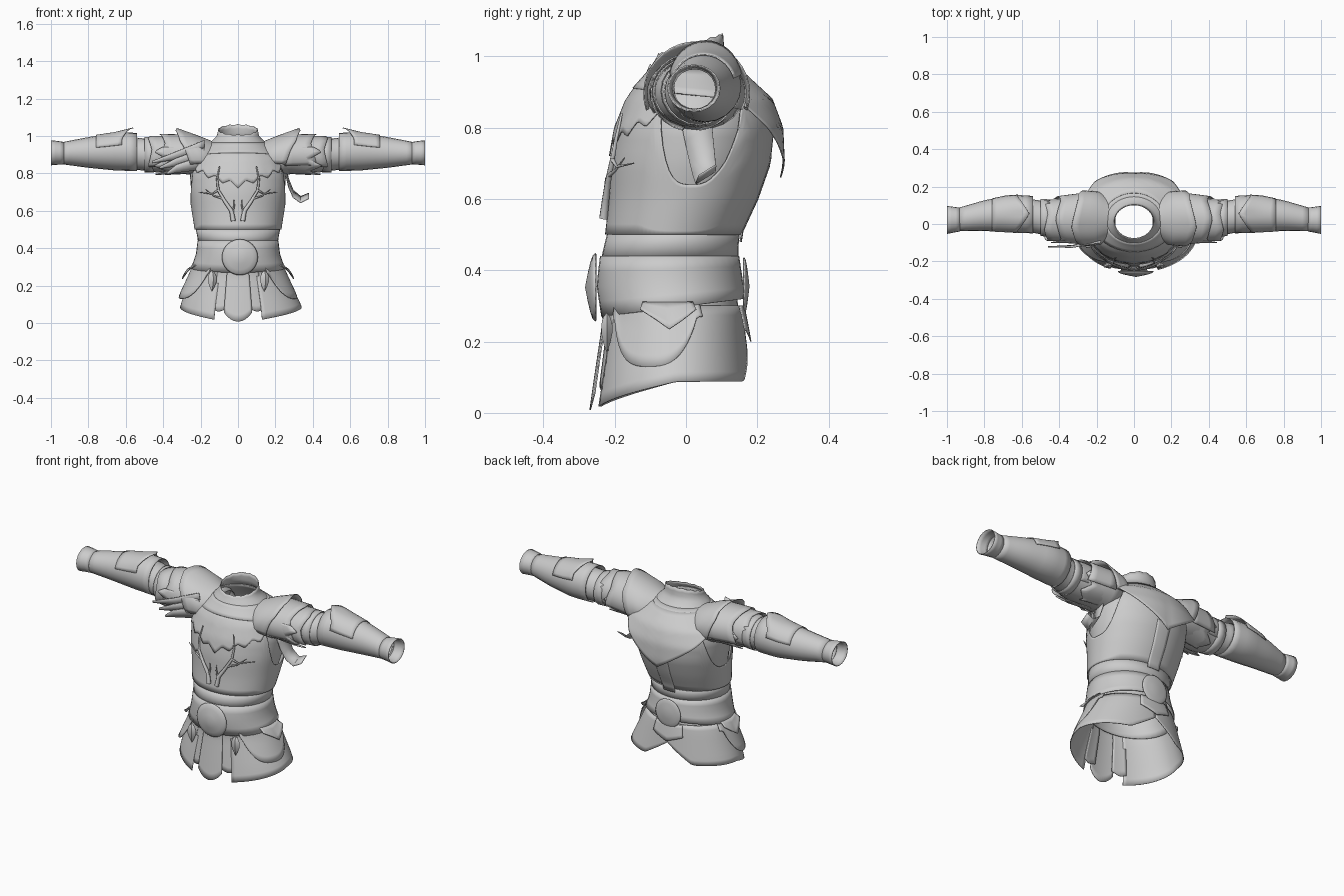
import bpy, bmesh, math
from math import sin, cos, pi, radians

cube = bpy.data.objects.get("Cube")
if cube:
    bpy.data.objects.remove(cube, do_unlink=True)

grey = bpy.data.materials.new("plain_grey")
grey.use_nodes = True
grey.diffuse_color = (0.6, 0.6, 0.6, 1)
grey.node_tree.nodes["Principled BSDF"].inputs["Base Color"].default_value = (0.6, 0.6, 0.6, 1)


def add(name, mesh, mirror, thick):
    obj = bpy.data.objects.new(name, mesh)
    bpy.context.collection.objects.link(obj)
    mesh.materials.append(grey)
    if mirror:
        obj.modifiers.new("Mirror", 'MIRROR').use_mirror_merge = False
    m = obj.modifiers.new("Thickness", 'SOLIDIFY')
    m.thickness, m.offset = thick, 0


def grid(name, fn, nu, nv, closed=False, mirror=False, thick=0.004):
    """Sheet made from fn(u, v), u and v running 0..1."""
    cols = nu if closed else nu + 1
    verts = [fn(i / nu, j / nv) for j in range(nv + 1) for i in range(cols)]
    faces = []
    for j in range(nv):
        for i in range(nu):
            k = (i + 1) % cols
            faces.append((j * cols + i, j * cols + k, (j + 1) * cols + k, (j + 1) * cols + i))
    mesh = bpy.data.meshes.new(name)
    mesh.from_pydata(verts, [], faces)
    bm = bmesh.new()
    bm.from_mesh(mesh)
    bmesh.ops.remove_doubles(bm, verts=bm.verts, dist=1e-5)
    bmesh.ops.recalc_face_normals(bm, faces=bm.faces)
    bm.to_mesh(mesh)
    bm.free()
    mesh.polygons.foreach_set("use_smooth", [True] * len(mesh.polygons))
    mesh.set_sharp_from_angle(angle=radians(35))
    add(name, mesh, mirror, thick)


def lookup(table, t):
    t = min(max(t, table[0][0]), table[-1][0])
    for a, b in zip(table, table[1:]):
        if t <= b[0]:
            f = (t - a[0]) / (b[0] - a[0])
            return [p + (q - p) * f for p, q in zip(a[1:], b[1:])]


def zigzag(u, n):
    return abs((u * n) % 1 * 2 - 1)


# Body cross-sections: height, half width, front y, back y
BODY = [(0, .33, -.26, .19), (.1, .308, -.245, .18), (.26, .25, -.22, .16),
        (.36, .21, -.235, .145), (.44, .2, -.225, .133), (.5, .212, -.207, .135),
        (.6, .232, -.197, .183), (.7, .252, -.195, .22), (.8, .258, -.18, .232),
        (.88, .23, -.15, .215), (.95, .15, -.1, .15), (1, .105, -.075, .1),
        (1.06, .1, -.065, .1)]


def body(z, a, off=0.0):
    """Point on the body at angle a, where 0 is the front and +90 is +x."""
    rx, yf, yb = lookup(BODY, z)
    return ((rx + off) * sin(a), (yf + yb) / 2 - ((yb - yf) / 2 + off) * cos(a), z)


def at(value, a):
    return value(a) if callable(value) else value


def wrap(name, a0, a1, top, bottom, off0, off1, nu=24, nv=10, mirror=False):
    """Plate around the body; top, bottom and lower offset may depend on the angle."""
    closed = abs(a1 - a0 - 2 * pi) < 1e-4

    def fn(u, v):
        a = a0 + (a1 - a0) * u
        t, b = at(top, a), at(bottom, a)
        return body(t + (b - t) * v, a, off0 + (at(off1, a) - off0) * v)
    grid(name, fn, nu, nv, closed, mirror)


# Torso
wrap("undershirt", -pi, pi, .98, .27, 0, -.01, 40, 24)


def vest_top(a):
    d = abs(abs(a) - radians(94)) / radians(36)
    return .64 + .27 * min(1, d ** 3)


wrap("vest", -pi, pi, vest_top, .5, .012, .018, 96, 14)
wrap("waist_band", -pi, pi, .505, .43, .012, .01, 40, 2)
wrap("collar", -pi, pi, lambda a: 1.03 - .028 * cos(a) + .006 * zigzag(a / pi, 7),
     .93, .002, .012, 42, 6)
wrap("neck_guard", -pi, pi, .965, lambda a: .89 + .02 * cos(a), .01, .02, 40, 4)
wrap("chest_fur", -1.05, 1.05, .92,
     lambda a: .72 + .09 * abs(a) + .03 * zigzag(a + 5, 3.3), .016, .022, 48, 8)
wrap("back_cape", pi - 1.05, pi + 1.05, .95, lambda a: .66 + .2 * abs(a - pi),
     .015, .06, 32, 12)
wrap("back_strip", pi - .16, pi + .16, .72, .48, .016, .02, 6, 8)

# Antler emblem on the chest
BEAM = [(.025, .545), (.035, .6), (.07, .65), (.105, .71), (.112, .77), (.098, .84)]
TINES = [[(.08, .665), (.13, .68), (.175, .715)], [(.105, .71), (.14, .69), (.21, .7)],
         [(.03, .59), (.02, .63), (.022, .66)]]
emblem = bpy.data.curves.new("antler_emblem", 'CURVE')
emblem.dimensions = '3D'
emblem.bevel_depth, emblem.bevel_resolution = .011, 1
for side in (1, -1):
    for path in [BEAM] + TINES:
        s = emblem.splines.new('POLY')
        s.points.add(len(path) - 1)
        for i, (x, z) in enumerate(path):
            rx = lookup(BODY, z)[0] + .03
            s.points[i].co = (*body(z, math.asin(side * x / rx), .03), 1)
            s.points[i].radius = (1.2 if path is BEAM else .6) * (1 - .75 * i / (len(path) - 1))
antlers = bpy.data.objects.new("antler_emblem", emblem)
bpy.context.collection.objects.link(antlers)
emblem.materials.append(grey)

# Belt with a domed disc in front and behind
wrap("belt", -pi, pi, .44, lambda a: .295 - .025 * cos(a), .014, .014, 40, 4)


def disc(name, x, y, z, r, depth):
    grid(name, lambda u, v: (x + r * sin(v * pi / 2) * cos(u * 2 * pi),
                             y + depth * (1 - v),
                             z + r * sin(v * pi / 2) * sin(u * 2 * pi)), 24, 4, True)


disc("belt_buckle", .01, -.253, .352, .095, -.028)
disc("back_disc", 0, .162, .355, .08, .014)


# Skirt panels, the left side standing out further
def hem(a):
    a = abs(a)
    return .018 + .07 * min(1, (a - .4) / 1.2) + .1 * max(0, 1 - (pi - a) / .5)


for side, flare in ((1, .028), (-1, -.004)):
    wrap("skirt_side", side * .4, side * pi, .3, hem, 0,
         lambda a: flare * sin(a) ** 2, 40, 8)
wrap("front_side_tab", .18, .46, .3, lambda a: .06 + .1 * abs(a - .34), .002, -.004, 6, 8, True)
wrap("front_tab", -.23, .23, .3, lambda a: .008 + .9 * a * a, .012, .01, 12, 8)
wrap("hip_plate", .62, 1.95, .32, lambda a: min(.27, .13 + .25 * abs((a - 1.25) / .75) ** 3),
     .006, .022, 30, 6, True)
wrap("hip_flare", 1.15, 1.85, .31, lambda a: .235 + .16 * abs(a - 1.5), .014, .04, 14, 4, True)
wrap("back_tab", pi - .35, pi + .35, .3, lambda a: .2 + .1 * abs(a - pi), .008, .014, 10, 4)
for side in (1, -1):
    grid("belt_charm", lambda u, v: (side * .14 + .025 * sin(v * pi) * cos(u * 2 * pi),
                                     -.222 + .015 * sin(v * pi) * sin(u * 2 * pi),
                                     .28 - .11 * v ** 1.3), 5, 5, True)


# Arms: rings of x, centre y, centre z, half depth, half height
def sleeve(name, rings, a0=-pi, a1=pi, edge=None, n=20, nv=8):
    """Tube or arched plate along the arm; angle 0 is the top, + is the back."""
    x0, x1 = rings[0][0], rings[-1][0]
    table = sorted(rings)

    def fn(u, v):
        a = a0 + (a1 - a0) * u
        x = x0 + (x1 - x0) * v
        cy, cz, ry, rz = lookup(table, x)
        shift = edge(a) * v if edge else 0
        return (x + shift, cy + ry * sin(a), cz + rz * cos(a))
    grid(name, fn, n, nv, a1 - a0 > 6.28, True)


sleeve("upper_sleeve", [(.2, .03, .885, .125, .097), (.3, .03, .895, .125, .095),
                        (.42, .02, .895, .105, .09), (.5, .035, .9, .085, .083),
                        (.58, .05, .91, .09, .085)])
sleeve("forearm_guard", [(.54, .05, .915, .098, .1), (.65, .055, .917, .1, .1),
                         (.8, .045, .912, .08, .08), (.94, .024, .908, .06, .057)], nv=10)
sleeve("cuff", [(.93, .024, .908, .062, .058), (.96, .023, .91, .066, .061),
                (1, .022, .91, .073, .065)], nv=3)
sleeve("arm_band", [(.45, .03, .9, .1, .092), (.5, .035, .9, .096, .092)], nv=2)
# The fin runs inward and rises to a point above the elbow
sleeve("elbow_fin", [(.76, .048, .914, .09, .09), (.68, .054, .918, .1, .102),
                     (.61, .055, .92, .104, .123)], -1.3, 1.3,
       lambda a: .06 * min(1, abs(a)) - .05, 16, 6)

# Layered shoulder plates
sleeve("shoulder_plate_top", [(.1, .03, .88, .09, .075), (.2, .03, .89, .14, .11),
                              (.3, .03, .895, .148, .145)], -1.9, 1.9,
       lambda a: .035 * max(0, 1 - abs(a + .3)) - .05 * max(0, abs(a) - 1), 22, 6)
sleeve("shoulder_plate_middle", [(.25, .03, .895, .138, .11), (.39, .025, .9, .122, .11)],
       -2.1, 2.0, lambda a: .03 * zigzag(a, .5), 22, 4)
sleeve("shoulder_plate_lower", [(.36, .02, .9, .113, .098), (.46, .02, .9, .108, .098)],
       -2.3, 2.1, lambda a: .02 * zigzag(a + .5, .6), 22, 3)
sleeve("underarm_scales", [(.24, .03, .9, .13, .1), (.42, .02, .9, .12, .11)], -2.9, -1.2,
       lambda a: .07 * zigzag(a, 1.4) - .04, 20, 4)
sleeve("underarm_back_scales", [(.24, .03, .9, .13, .1), (.38, .02, .9, .118, .108)], 1.4, 3.0,
       lambda a: .05 * zigzag(a, 1.2), 18, 4)


# Blades on the right shoulder and a ribbon under the left arm
def strip(name, path, wy, wz, taper):
    rows = [(i / (len(path) - 1), *p) for i, p in enumerate(path)]

    def fn(u, v):
        x, y, z = lookup(rows, v)
        w = (u - .5) * (1 - taper * v)
        return (x, y + w * wy, z + w * wz)
    grid(name, fn, 2, 8)


for k in range(3):
    strip("right_shoulder_blade", [(-.18, -.09, .94 - .04 * k), (-.33, -.12, .895 - .035 * k),
                                   (-.46 + .04 * k, -.122, .86 - .03 * k)], -.02, .075, .85)
strip("left_ribbon", [(.255, .03, .82), (.27, .04, .75), (.295, .05, .69), (.335, .055, .66),
                      (.38, .06, .68)], .08, .05, .4)
